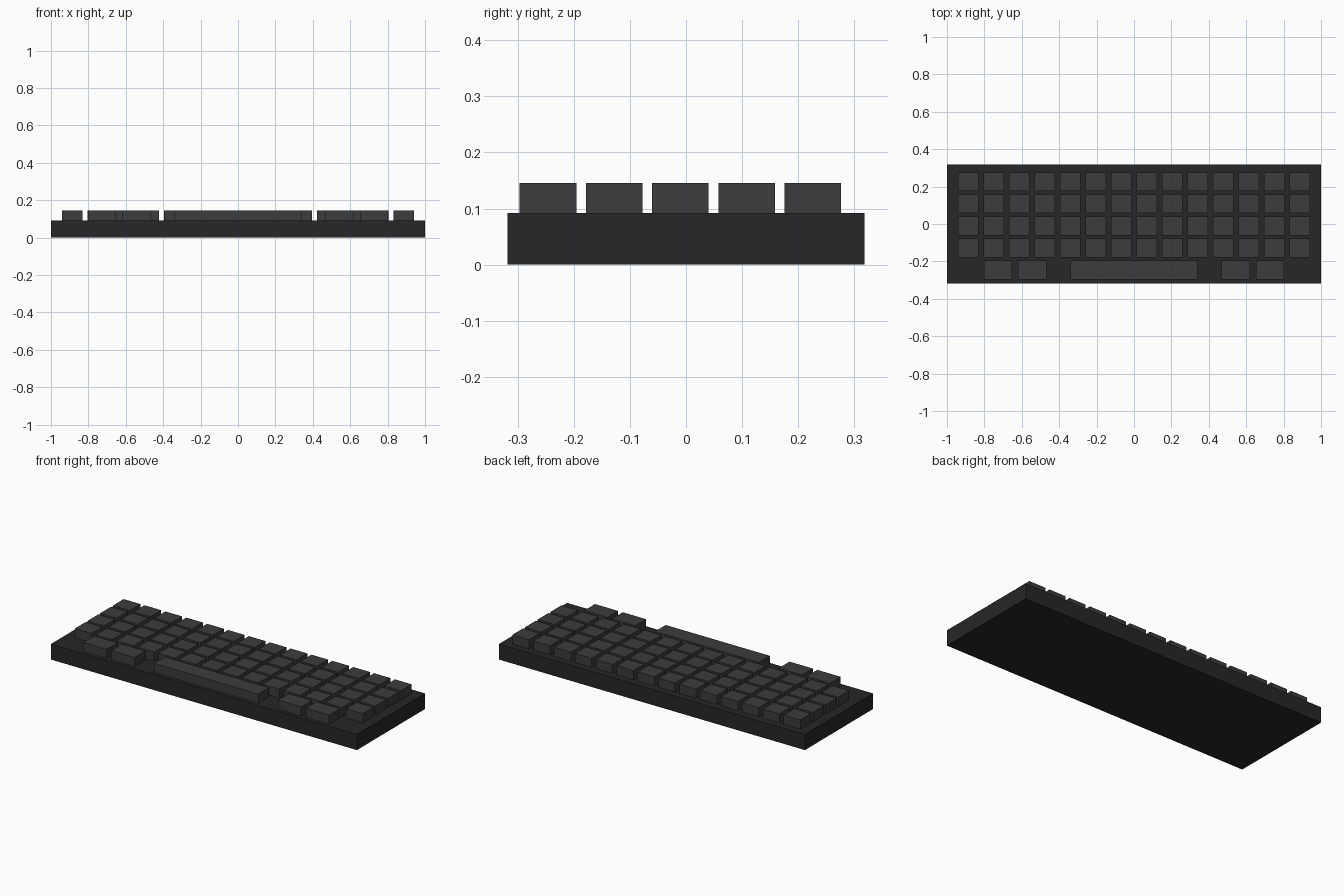
import bpy

if "Cube" in bpy.data.objects:
    bpy.data.objects.remove(bpy.data.objects["Cube"])


def material(name, value):
    mat = bpy.data.materials.new(name)
    mat.diffuse_color = (value, value, value, 1)
    mat.use_nodes = True
    mat.node_tree.nodes["Principled BSDF"].inputs["Base Color"].default_value = mat.diffuse_color
    return mat


CASE = material("case_dark", 0.02)
CAP = material("keycap_grey", 0.045)

BASE_TOP, KEY_TOP = 0.092, 0.146
PITCH_X, PITCH_Y = 0.1364, 0.118
KEY_W, KEY_D = 0.109, 0.101
FRONT_ROW_Y = -0.246


def box(name, x, y, z0, z1, width, depth, mat):
    bpy.ops.mesh.primitive_cube_add(size=1, location=(x, y, (z0 + z1) / 2))
    obj = bpy.context.object
    obj.name = name
    obj.scale = (width, depth, z1 - z0)
    bpy.ops.object.transform_apply(location=False, rotation=False, scale=True)
    obj.data.materials.append(mat)
    return obj


def key(name, x, y, width=KEY_W):
    return box(name, x, y, BASE_TOP, KEY_TOP, width, KEY_D, CAP)


# Case slab
box("case", 0, 0, 0, BASE_TOP, 2.0, 0.636, CASE)

# Four rows of fourteen square keys
for row in range(1, 5):
    for col in range(14):
        key(f"key_row{row}_col{col + 1}", (col - 6.5) * PITCH_X,
            FRONT_ROW_Y + row * PITCH_Y)

# Front row: space bar and mirrored pairs of wider modifier keys
key("space_bar", 0, FRONT_ROW_Y, 0.68)
for side, label in ((-1, "left"), (1, "right")):
    key(f"modifier_inner_{label}", side * 0.545, FRONT_ROW_Y, 0.152)
    key(f"modifier_outer_{label}", side * 0.727, FRONT_ROW_Y, 0.152)
